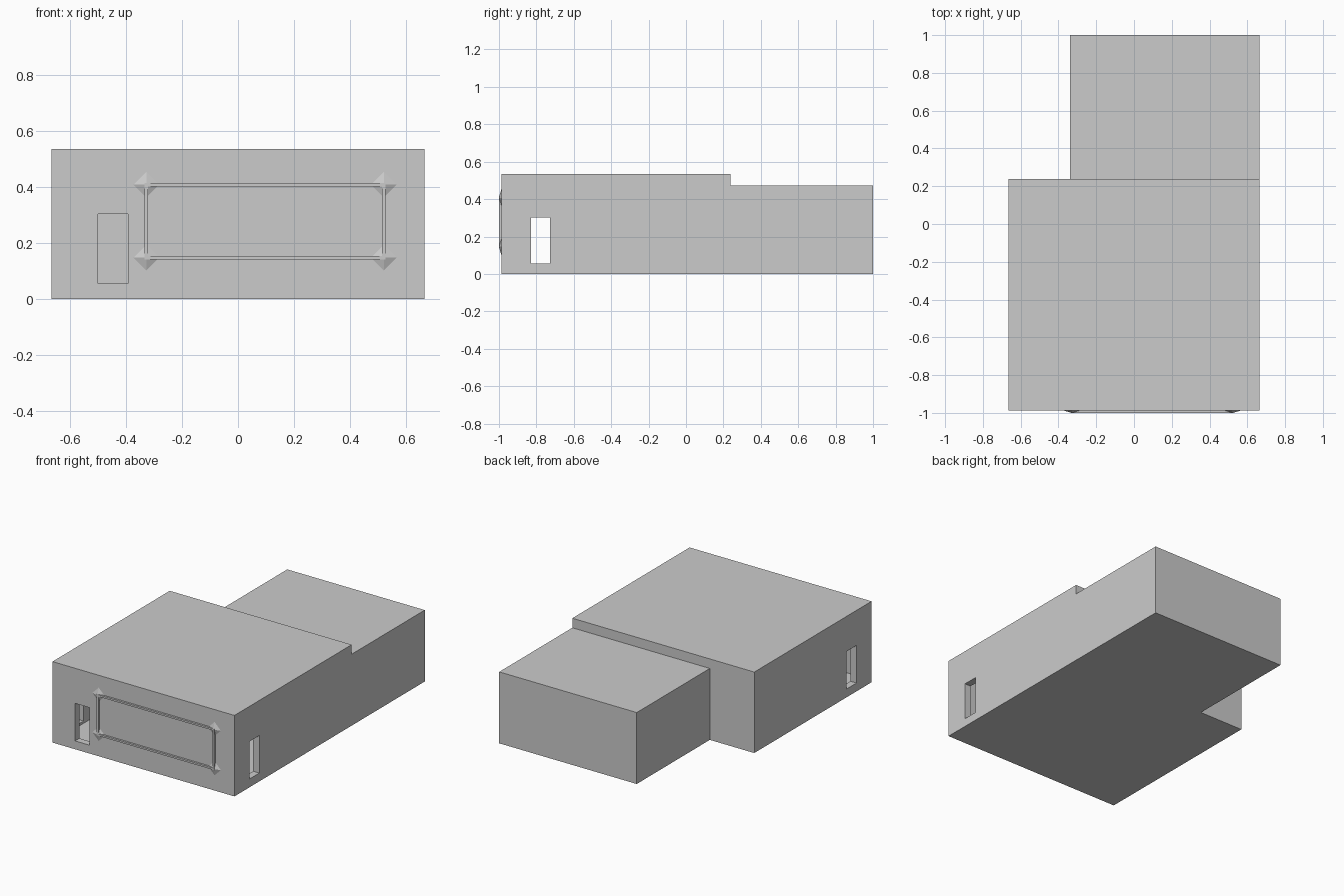
import bpy
from math import pi

if "Cube" in bpy.data.objects:
    bpy.data.objects.remove(bpy.data.objects["Cube"])


def box(name, x0, x1, y0, y1, z0, z1):
    bpy.ops.mesh.primitive_cube_add(
        size=1, location=((x0 + x1) / 2, (y0 + y1) / 2, (z0 + z1) / 2))
    ob = bpy.context.object
    ob.name = name
    ob.scale = (x1 - x0, y1 - y0, z1 - z0)
    bpy.ops.object.transform_apply(location=False, rotation=False, scale=True)
    return ob


def cut(target, cutter):
    cutter.hide_render = True
    mod = target.modifiers.new(cutter.name, 'BOOLEAN')
    mod.operation = 'DIFFERENCE'
    mod.solver = 'EXACT'
    mod.object = cutter
    bpy.context.view_layer.objects.active = target
    bpy.ops.object.modifier_apply(modifier=mod.name)
    bpy.data.objects.remove(cutter, do_unlink=True)


W, FRONT, STEP = 0.665, -0.987, 0.237
WALL = 0.045

# Main hall: hollow box with a front doorway and a window in each side
hall = box("main_hall", -W, W, FRONT, STEP, 0, 0.535)
cut(hall, box("room", -W + WALL, W - WALL, FRONT + WALL, STEP - WALL, 0.04, 0.49))
cut(hall, box("door_opening", -0.50, -0.393, FRONT - 0.1, FRONT + 0.1, 0.055, 0.303))
cut(hall, box("side_windows", -1, 1, -0.83, -0.727, 0.055, 0.303))

# Lower rear wing
box("rear_wing", -0.34, W, STEP, 1.0, 0, 0.472)

# Raised sign frame: four thin bars
XL, XR, ZB, ZT = -0.327, 0.52, 0.147, 0.407
T = 0.006
for i, z in enumerate((ZB, ZT)):
    box(f"frame_rail_{i}", XL - T, XR + T, -1.0, FRONT + 0.002, z - T, z + T)
for i, x in enumerate((XL, XR)):
    box(f"frame_post_{i}", x - T, x + T, -1.0, FRONT + 0.002, ZB, ZT)

# Diamond pyramid studs on the frame corners
for i, (x, z) in enumerate((x, z) for x in (XL, XR) for z in (ZB, ZT)):
    bpy.ops.mesh.primitive_cone_add(
        vertices=4, radius1=0.046, radius2=0.004, depth=0.013,
        location=(x, FRONT - 0.0065, z), rotation=(pi / 2, 0, 0))
    bpy.context.object.name = f"corner_stud_{i}"
